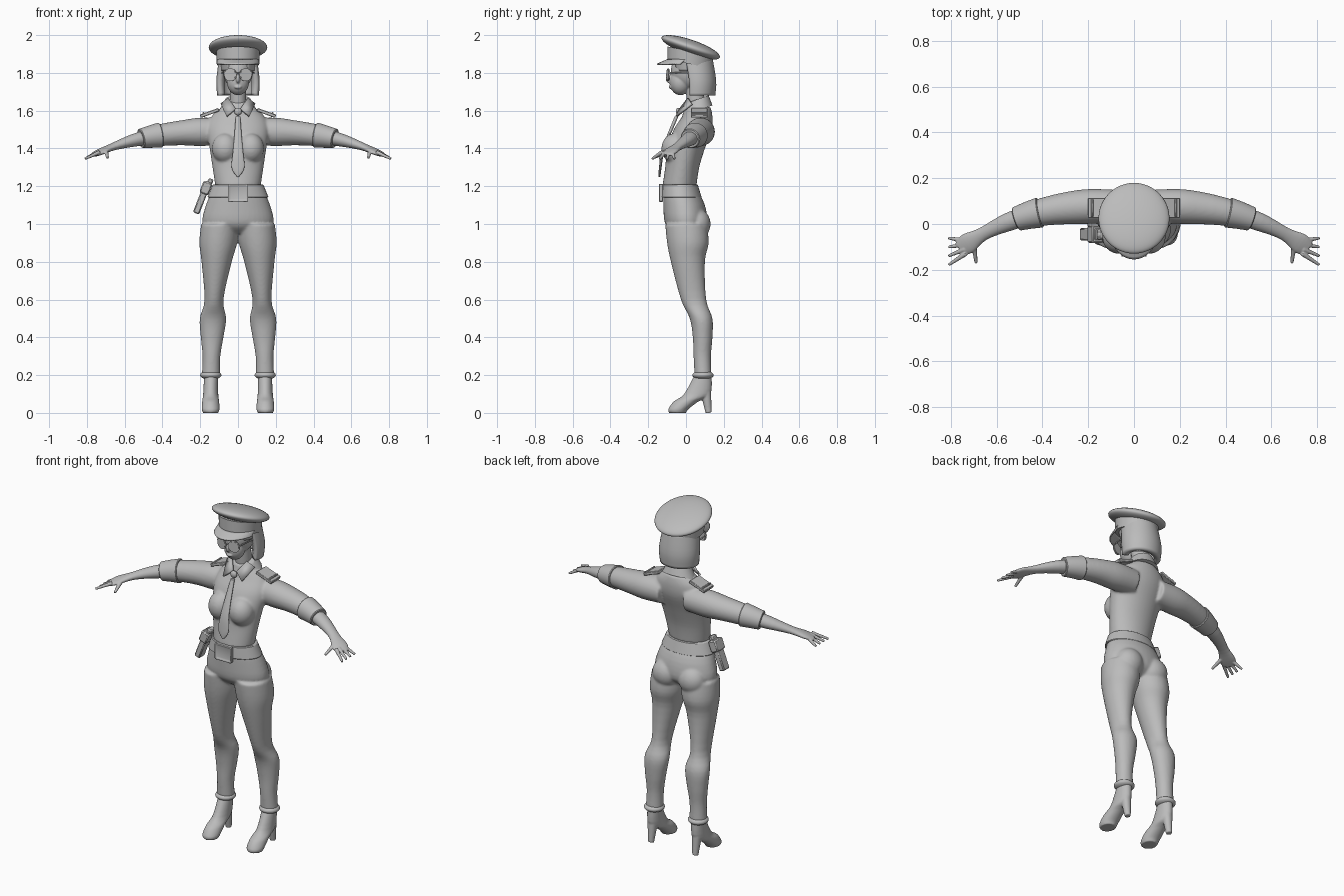
import bpy, bmesh, math
from mathutils import Vector, Matrix, Euler

cube = bpy.data.objects.get("Cube")
if cube:
    bpy.data.objects.remove(cube)

grey = bpy.data.materials.new("plain grey")
grey.use_nodes = True
tone = (0.5, 0.5, 0.5, 1)
grey.diffuse_color = tone
grey.node_tree.nodes["Principled BSDF"].inputs["Base Color"].default_value = tone

ACROSS, UP = Vector((1, 0, 0)), Vector((0, 0, 1))


def spline(sections, steps=4):
    """Catmull-Rom interpolation of whole section tuples."""
    points = [Vector(section) for section in sections]
    padded = [points[0]] + points + [points[-1]]
    result = []
    for before, start, end, after in zip(padded, padded[1:], padded[2:], padded[3:]):
        for step in range(steps):
            t = step / steps
            slope_in, slope_out, gap = (end - before) / 2, (after - start) / 2, end - start
            result.append(start + slope_in * t + (gap * 3 - slope_in * 2 - slope_out) * t ** 2
                          + (slope_in + slope_out - gap * 2) * t ** 3)
    return result + [points[-1]]


# Frames: each turns a section into a ring centre and its two axes
def central(section, tilt=0):
    height, depth = section[:2]
    return Vector((0, depth, height)), ACROSS, Vector((0, 1, -tilt))


def leg_line(section):
    height, depth = section[:2]
    return Vector((.145 - .05 * height ** 2, depth, height)), ACROSS, Vector((0, 1, 0))


def arm_point(x):
    return Vector((x, .08 - .43 * x ** 3, 1.49 - .28 * x ** 3))


def arm_line(section):
    here = arm_point(section[0])
    along = (arm_point(section[0] + .01) - here).normalized()
    side = UP.cross(along).normalized()
    return here, side, along.cross(side)


def sweep(bm, sections, frame, arc=None, count=40):
    """Skin elliptical rings; the last two section values are the radii."""
    rings = []
    first, last = arc or (0, math.tau)
    for section in spline(sections):
        centre, side, other = frame(section)
        wide, deep = section[-2:]
        ring = []
        for k in range(count):
            turn = first + (last - first) * k / (count - 1 if arc else count)
            place = centre + side * wide * math.cos(turn) + other * deep * math.sin(turn)
            ring.append(bm.verts.new(place))
        rings.append(ring)
    for low, high in zip(rings, rings[1:]):
        for k in range(count - 1 if arc else count):
            following = (k + 1) % count
            bm.faces.new((low[k], low[following], high[following], high[k]))
    if not arc:
        bm.faces.new(rings[0][::-1])
        bm.faces.new(rings[-1])


def ball(bm, centre, radii, turn=(0, 0, 0)):
    bmesh.ops.create_uvsphere(bm, u_segments=48, v_segments=24, radius=1,
                              matrix=Matrix.LocRotScale(Vector(centre), Euler(turn), Vector(radii)))


def box(bm, centre, size, turn=(0, 0, 0)):
    bmesh.ops.create_cube(bm, size=1,
                          matrix=Matrix.LocRotScale(Vector(centre), Euler(turn), Vector(size)))


def rod(bm, start, end, radius, taper=.6):
    start, end = Vector(start), Vector(end)
    along = end - start
    bmesh.ops.create_cone(bm, segments=16, radius1=radius, radius2=radius * taper,
                          depth=along.length, cap_ends=True,
                          matrix=Matrix.LocRotScale((start + end) / 2, along.to_track_quat("Z", "Y"), None))


def mirror(bm):
    copy = bmesh.ops.duplicate(bm, geom=bm.verts[:] + bm.edges[:] + bm.faces[:])["geom"]
    verts = [item for item in copy if isinstance(item, bmesh.types.BMVert)]
    bmesh.ops.scale(bm, verts=verts, vec=(-1, 1, 1))


def finish(name, bm, voxel=0, relax=4, shell=0, offset=0, bevel=0):
    if not shell:
        bmesh.ops.recalc_face_normals(bm, faces=bm.faces)
    mesh = bpy.data.meshes.new(name)
    bm.to_mesh(mesh)
    bm.free()
    mesh.materials.append(grey)
    part = bpy.data.objects.new(name, mesh)
    bpy.context.collection.objects.link(part)
    if voxel:
        fuse = part.modifiers.new("fuse", "REMESH")
        fuse.mode, fuse.voxel_size, fuse.use_smooth_shade = "VOXEL", voxel, True
        soften = part.modifiers.new("soften", "SMOOTH")
        soften.factor, soften.iterations = .5, relax
    if shell:
        solid = part.modifiers.new("shell", "SOLIDIFY")
        solid.thickness, solid.offset = shell, offset
    if bevel:
        part.modifiers.new("bevel", "BEVEL").width = bevel
    bpy.ops.object.select_all(action="DESELECT")
    part.select_set(True)
    bpy.context.view_layer.objects.active = part
    bpy.ops.object.shade_smooth_by_angle(angle=1)


# Shirt: sleeves, bust and torso fused
bm = bmesh.new()
sweep(bm, [(.08, .07, .07), (.2, .076, .075), (.3, .07, .066), (.46, .055, .055)], arm_line)
ball(bm, (.068, -.058, 1.4), (.07, .072, .08))
mirror(bm)
sweep(bm, [(1.2, -.035, .12, .09), (1.3, -.02, .135, .09), (1.4, 0, .15, .1),
           (1.5, .035, .165, .1), (1.57, .06, .14, .08), (1.62, .065, .085, .065)], central)
finish("shirt", bm, voxel=.007, relax=8)

# Rolled sleeve cuffs
bm = bmesh.new()
sweep(bm, [(.41, .067, .067), (.515, .053, .052)], arm_line)
mirror(bm)
finish("sleeve_cuffs", bm, bevel=.004)

# Forearms, palms and fanned fingers
bm = bmesh.new()
sweep(bm, [(.47, .042, .04), (.55, .04, .034), (.66, .03, .02),
           (.725, .045, .016), (.76, .035, .011)], arm_line)
for finger in range(4):
    fan = finger - 1.5
    rod(bm, (.74 - fan * .004, -.1 - fan * .019, 1.38), (.81, -.12 - fan * .039, 1.345), .011)
rod(bm, (.7, -.09, 1.39), (.69, -.17, 1.35), .012)
mirror(bm)
finish("arms_and_hands", bm, voxel=.0035, relax=3)

# Trousers: legs, seat and hips fused
bm = bmesh.new()
sweep(bm, [(.2, .09, .048, .045), (.3, .086, .047, .046), (.4, .088, .06, .052), (.5, .08, .07, .06),
           (.6, .04, .05, .067), (.8, .01, .08, .09), (.9, .01, .1, .11), (1, 0, .1, .11)], leg_line)
ball(bm, (.085, .06, 1), (.08, .07, .08))
mirror(bm)
sweep(bm, [(.95, 0, .1, .06), (1, 0, .185, .11), (1.1, -.01, .17, .11), (1.2, -.035, .125, .085)], central)
finish("trousers", bm, voxel=.007, relax=6)

# Trouser hems
bm = bmesh.new()
ball(bm, (.144, .09, .2), (.056, .056, .025))
mirror(bm)
finish("trouser_hems", bm)

# Heeled shoes
bm = bmesh.new()
sweep(bm, [(0, -.045, .04, .045), (.02, -.04, .047, .053), (.06, 0, .045, .065),
           (.1, .06, .04, .07), (.2, .09, .036, .046)], leg_line)
rod(bm, (.145, .105, .11), (.145, .12, 0), .028)
mirror(bm)
finish("shoes", bm, voxel=.005, relax=2)

# Belt and framed buckle
bm = bmesh.new()
sweep(bm, [(1.14, -.025, .162, .108), (1.21, -.033, .134, .095)], central)
finish("belt", bm, bevel=.004)
bm = bmesh.new()
box(bm, (0, -.133, 1.165), (.108, .024, .095))
front = min(bm.faces, key=lambda face: face.calc_center_median().y)
bmesh.ops.inset_individual(bm, faces=[front], thickness=.017)
bmesh.ops.translate(bm, verts=front.verts, vec=(0, .01, 0))
finish("belt_buckle", bm, bevel=.004)

# Holster: body, flap and grip on the right hip
bm = bmesh.new()
lean = (0, .37, 0)
box(bm, (-.19, -.045, 1.14), (.035, .055, .18), lean)
box(bm, (-.17, -.045, 1.19), (.05, .074, .065), lean)
box(bm, (-.147, -.045, 1.225), (.028, .045, .03), lean)
finish("holster", bm, bevel=.006)

# Shoulder straps with end bars
bm = bmesh.new()
slope = (0, .35, 0)
box(bm, (.15, .07, 1.588), (.105, .088, .018), slope)
box(bm, (.18, .07, 1.58), (.01, .08, .026), slope)
mirror(bm)
finish("shoulder_straps", bm, bevel=.003)

# Shirt collar: sloping band and pointed wings
bm = bmesh.new()
sweep(bm, [(1.6, .06, .1, .08), (1.66, .06, .066, .06)], lambda section: central(section, tilt=-.35))
finish("collar_band", bm)
bm = bmesh.new()
wing = [(.09, .03, 1.635), (.06, -.05, 1.57), (.012, -.03, 1.61), (.05, .012, 1.665)]
bm.faces.new([bm.verts.new(corner) for corner in wing])
mirror(bm)
finish("collar_wings", bm, shell=.012)

# Necktie and knot
bm = bmesh.new()
sweep(bm, [(1.25, -.14, .005, .005), (1.3, -.136, .034, .007),
           (1.4, -.118, .025, .008), (1.57, -.05, .012, .01)], central)
ball(bm, (0, -.04, 1.595), (.02, .014, .02))
finish("necktie", bm)

# Head: skull, jaw, nose, lips and neck fused
bm = bmesh.new()
ball(bm, (0, .02, 1.81), (.078, .1, .1))
ball(bm, (0, -.03, 1.75), (.058, .056, .068))
ball(bm, (0, -.088, 1.77), (.012, .02, .025))
ball(bm, (0, -.08, 1.725), (.02, .012, .01))
sweep(bm, [(1.58, .06, .045, .05), (1.76, .04, .042, .045)], central)
finish("head", bm, voxel=.004, relax=3)

# Round spectacles
bm = bmesh.new()
for radius, depth in ((.034, .005), (.029, .009)):
    bmesh.ops.create_cone(bm, segments=32, radius1=radius, radius2=radius, depth=depth, cap_ends=True,
                          matrix=Matrix.LocRotScale(Vector((.04, -.094, 1.79)),
                                                    Euler((math.pi / 2, 0, .22)), None))
rod(bm, (.073, -.087, 1.8), (.086, .04, 1.8), .004, taper=1)
mirror(bm)
rod(bm, (-.012, -.1, 1.798), (.012, -.1, 1.798), .003, taper=1)
finish("spectacles", bm)

# Bobbed hair, open at the face, with a thinner hairline
bm = bmesh.new()
sweep(bm, [(1.68, .06, .11, .095), (1.76, .06, .115, .1), (1.88, .04, .1, .1)],
      central, arc=(-.45, math.pi + .45))
finish("bobbed_hair", bm, shell=.035, offset=-1)
bm = bmesh.new()
sweep(bm, [(1.81, .03, .088, .095), (1.87, .025, .095, .105)], central, arc=(-1, math.pi + 1))
finish("hairline", bm, shell=.015, offset=-1)

# Peaked cap: band, tilted crown and visor
bm = bmesh.new()
sweep(bm, [(1.847, .02, .112, .118), (1.915, .024, .116, .122)], lambda section: central(section, tilt=.2))
finish("cap_band", bm)
bm = bmesh.new()
ball(bm, (0, .025, 1.935), (.155, .163, .04), (-.33, 0, 0))
finish("cap_crown", bm)
bm = bmesh.new()
sweep(bm, [(1.87, .02, .11, .115), (1.845, 0, .112, .153)], central, arc=(math.pi + .2, math.tau - .2))
finish("cap_visor", bm, shell=.008)
